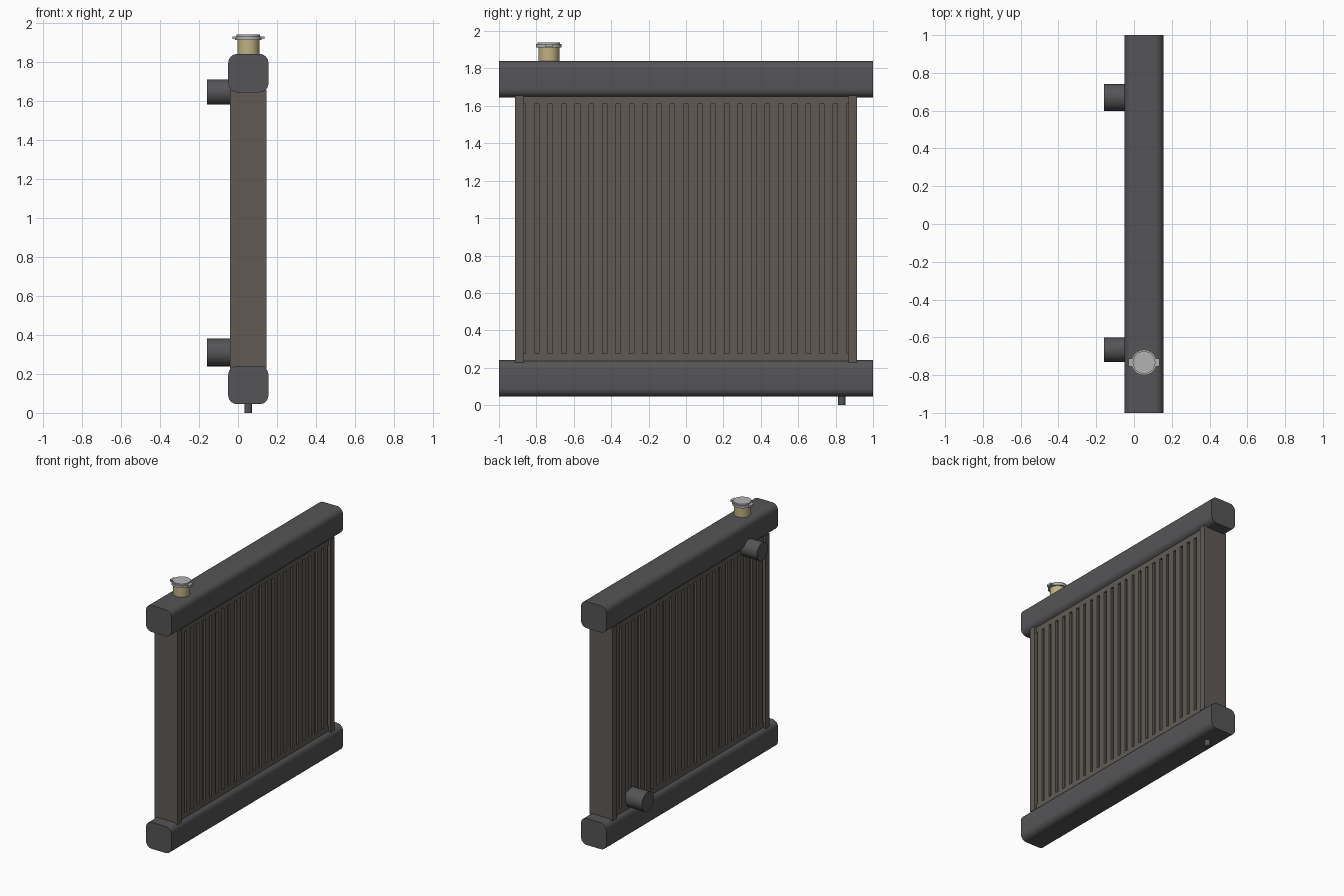
import bpy, bmesh, math
from mathutils import Matrix

if "Cube" in bpy.data.objects:
    bpy.data.objects.remove(bpy.data.objects["Cube"])

CX = 0.053  # centre of the body thickness


def material(name, rgb):
    m = bpy.data.materials.new(name)
    m.diffuse_color = (*rgb, 1)
    m.use_nodes = True
    m.node_tree.nodes["Principled BSDF"].inputs["Base Color"].default_value = m.diffuse_color
    return m


TANK = material("dark_plastic", (0.09, 0.09, 0.095))
CORE = material("core_metal", (0.115, 0.102, 0.09))
BRASS = material("brass", (0.52, 0.44, 0.22))
STEEL = material("steel", (0.45, 0.45, 0.45))


def finish(bm, name, mat, smooth=False):
    bmesh.ops.recalc_face_normals(bm, faces=bm.faces)
    mesh = bpy.data.meshes.new(name)
    bm.to_mesh(mesh)
    bm.free()
    ob = bpy.data.objects.new(name, mesh)
    bpy.context.collection.objects.link(ob)
    mesh.materials.append(mat)
    if smooth:
        bpy.ops.object.select_all(action='DESELECT')
        bpy.context.view_layer.objects.active = ob
        ob.select_set(True)
        bpy.ops.object.shade_smooth_by_angle(angle=math.radians(35))
    return ob


def add_box(bm, x, y, z):
    size = [b - a for a, b in (x, y, z)]
    mid = [(a + b) / 2 for a, b in (x, y, z)]
    bmesh.ops.create_cube(bm, size=1, matrix=Matrix.Translation(mid) @ Matrix.Diagonal((*size, 1)))


def add_cyl(bm, r, depth, centre, axis='Z', n=32):
    rot = Matrix.Rotation(math.pi / 2, 4, 'Y') if axis == 'X' else Matrix()
    bmesh.ops.create_cone(bm, cap_ends=True, segments=n, radius1=r, radius2=r, depth=depth,
                          matrix=Matrix.Translation(centre) @ rot)


# Tanks: rounded rectangle swept along y
def tank(name, zc, w=0.103, h=0.098, r=0.045, steps=6):
    bm = bmesh.new()
    pts = []
    for k, (sx, sz) in enumerate(((1, 1), (-1, 1), (-1, -1), (1, -1))):
        for i in range(steps + 1):
            a = math.pi / 2 * (k + i / steps)
            pts.append((CX + sx * (w - r) + r * math.cos(a), zc + sz * (h - r) + r * math.sin(a)))
    face = bm.faces.new([bm.verts.new((x, -1, z)) for x, z in pts])
    ext = bmesh.ops.extrude_face_region(bm, geom=[face], use_keep_orig=True)
    bmesh.ops.translate(bm, vec=(0, 2, 0), verts=[v for v in ext['geom'] if isinstance(v, bmesh.types.BMVert)])
    finish(bm, name, TANK, True)


tank("lower_tank", 0.143)
tank("upper_tank", 1.742)

# Side frames
for name, s in (("side_frame_front", -1), ("side_frame_back", 1)):
    bm = bmesh.new()
    add_box(bm, (CX - 0.093, CX + 0.093), sorted((s * 0.868, s * 0.915)), (0.228, 1.655))
    finish(bm, name, CORE)

# Core: inner slab with header strips, and raised vertical tubes on both faces
bm = bmesh.new()
add_box(bm, (CX - 0.062, CX + 0.062), (-0.87, 0.87), (0.2, 1.68))
finish(bm, "core_slab", CORE)

bm = bmesh.new()
for z in ((0.2, 0.275), (1.61, 1.68)):
    add_box(bm, (CX - 0.078, CX + 0.078), (-0.87, 0.87), z)
finish(bm, "core_headers", CORE)

bm = bmesh.new()
N = 24
pitch = 1.74 / N
for i in range(N):
    y = -0.87 + pitch * (i + 0.5)
    add_box(bm, (CX - 0.078, CX + 0.078), (y - 0.024, y + 0.024), (0.275, 1.61))
finish(bm, "core_tubes", CORE)

# Hose pipes on the left side
for name, r, y, z in (("inlet_pipe", 0.065, -0.665, 1.645), ("outlet_pipe", 0.071, 0.67, 0.31)):
    bm = bmesh.new()
    add_cyl(bm, r, 0.176, (-0.158 + 0.088, y, z), 'X')
    finish(bm, name, TANK, True)

# Drain plug
bm = bmesh.new()
add_cyl(bm, 0.02, 0.08, (CX, 0.833, 0.04), n=16)
finish(bm, "drain_plug", TANK, True)

# Filler neck and cap with two ears
CY = -0.733
bm = bmesh.new()
add_cyl(bm, 0.056, 0.11, (CX, CY, 1.86))
finish(bm, "filler_neck", BRASS, True)

bm = bmesh.new()
add_cyl(bm, 0.068, 0.017, (CX, CY, 1.9215))
add_cyl(bm, 0.06, 0.012, (CX, CY, 1.934))
finish(bm, "filler_cap", STEEL, True)

bm = bmesh.new()
add_box(bm, (CX - 0.082, CX + 0.082), (CY - 0.021, CY + 0.021), (1.916, 1.931))
finish(bm, "cap_ears", STEEL)
